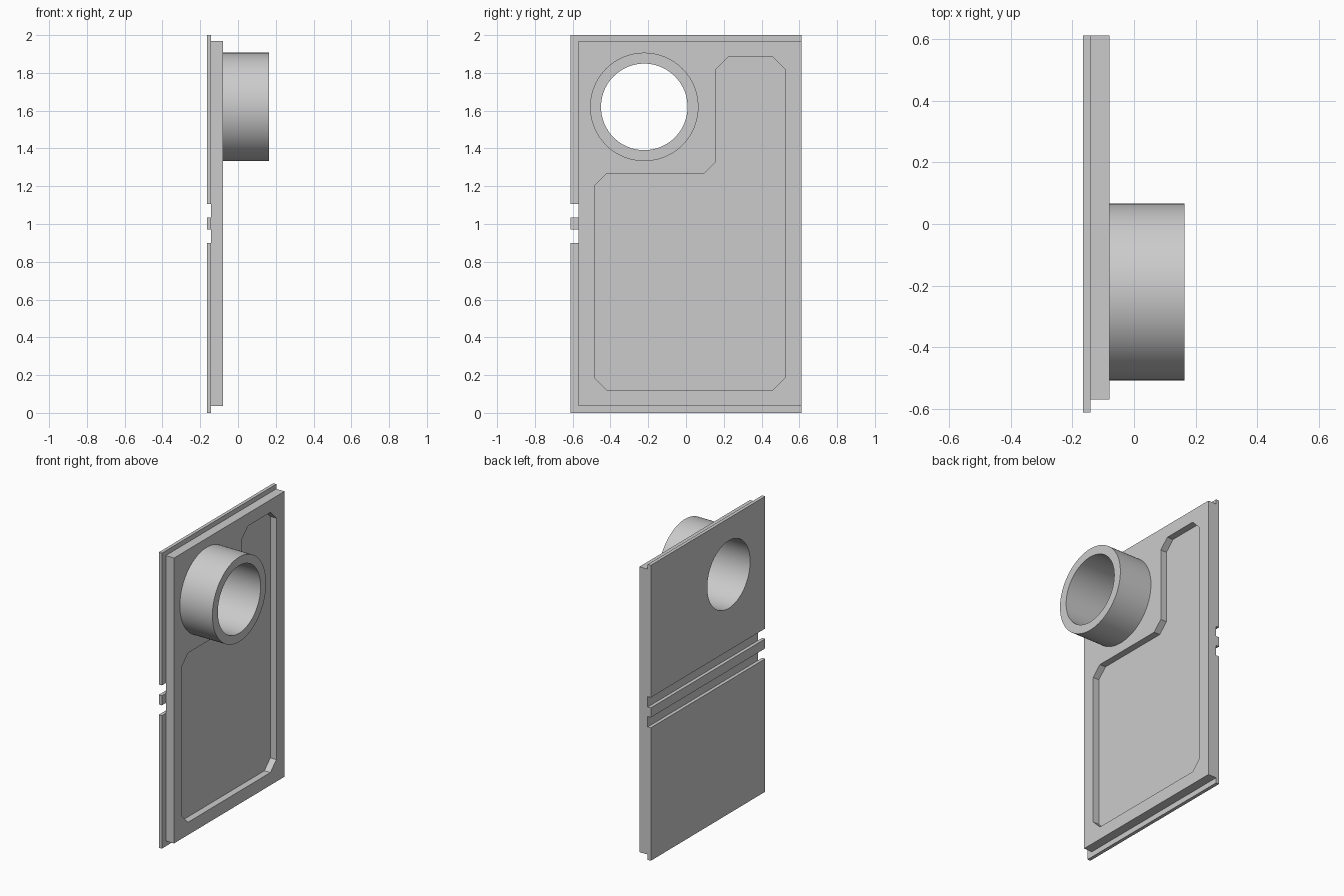
import bpy, bmesh, math
from mathutils import Vector

old = bpy.data.objects.get("Cube")
if old:
    bpy.data.objects.remove(old, do_unlink=True)

grey = bpy.data.materials.new("plain_grey")
grey.use_nodes = True
COLOUR = (0.6, 0.6, 0.6, 1)
grey.diffuse_color = COLOUR
grey.node_tree.nodes["Principled BSDF"].inputs["Base Color"].default_value = COLOUR

BACK, STEP, FACE, RIM = -0.165, -0.142, -0.08, 0.164
HALF_DEPTH = 0.612
PIPE_Y, PIPE_Z, OUTER, INNER = -0.221, 1.62, 0.287, 0.229


def prism(name, outline, x0, x1):
    """Extrude a (y, z) outline along x."""
    bm = bmesh.new()
    face = bm.faces.new([bm.verts.new((x0, y, z)) for y, z in outline])
    side = bmesh.ops.extrude_face_region(bm, geom=[face])["geom"]
    moved = [v for v in side if isinstance(v, bmesh.types.BMVert)]
    bmesh.ops.translate(bm, verts=moved, vec=(x1 - x0, 0, 0))
    bmesh.ops.recalc_face_normals(bm, faces=bm.faces)
    mesh = bpy.data.meshes.new(name)
    bm.to_mesh(mesh)
    bm.free()
    mesh.materials.append(grey)
    obj = bpy.data.objects.new(name, mesh)
    bpy.context.collection.objects.link(obj)
    return obj


def rect(y0, y1, z0, z1):
    return [(y0, z0), (y1, z0), (y1, z1), (y0, z1)]


def circle(radius, steps=96):
    angles = [2 * math.pi * i / steps for i in range(steps)]
    return [(PIPE_Y + radius * math.cos(a), PIPE_Z + radius * math.sin(a)) for a in angles]


def chamfer(corners, size):
    """Replace each corner by two points set back along its edges."""
    pts = [Vector(c) for c in corners]
    result = []
    for i, p in enumerate(pts):
        for q in (pts[i - 1], pts[(i + 1) % len(pts)]):
            result.append(tuple(p + (q - p).normalized() * size))
    return result


def cut(obj, cutter):
    mod = obj.modifiers.new("cut", "BOOLEAN")
    mod.operation, mod.solver, mod.object = "DIFFERENCE", "EXACT", cutter
    bpy.context.view_layer.objects.active = obj
    bpy.ops.object.modifier_apply(modifier=mod.name)


# Back sheet in three strips, leaving two grooves between them
lower = prism("back_sheet_lower", rect(-HALF_DEPTH, HALF_DEPTH, 0, 0.9), BACK, STEP)
rib = prism("back_sheet_rib", rect(-HALF_DEPTH, HALF_DEPTH, 0.97, 1.035), BACK, STEP)
upper = prism("back_sheet_upper", rect(-HALF_DEPTH, HALF_DEPTH, 1.105, 2), BACK, STEP)

# Main slab and the pipe socket
slab = prism("main_slab", rect(-0.57, HALF_DEPTH, 0.036, 1.968), STEP, FACE)
pipe = prism("pipe_socket", circle(OUTER), FACE, RIM)

# Shallow L-shaped recess with chamfered corners
corners = [(-0.483, 0.122), (0.524, 0.122), (0.524, 1.883),
           (0.159, 1.883), (0.159, 1.268), (-0.483, 1.268)]
recess = prism("recess_cutter", chamfer(corners, 0.063), FACE - 0.045, FACE + 0.05)
cut(slab, recess)

# Round bore through everything
bore = prism("bore_cutter", circle(INNER), -0.5, 0.5)
for part in (upper, slab, pipe):
    cut(part, bore)
for helper in (recess, bore):
    bpy.data.objects.remove(helper, do_unlink=True)

# Smooth the round walls, keep the edges sharp
bpy.ops.object.select_all(action="DESELECT")
for part in (upper, slab, pipe):
    part.select_set(True)
bpy.context.view_layer.objects.active = pipe
bpy.ops.object.shade_smooth_by_angle(angle=math.radians(30))
